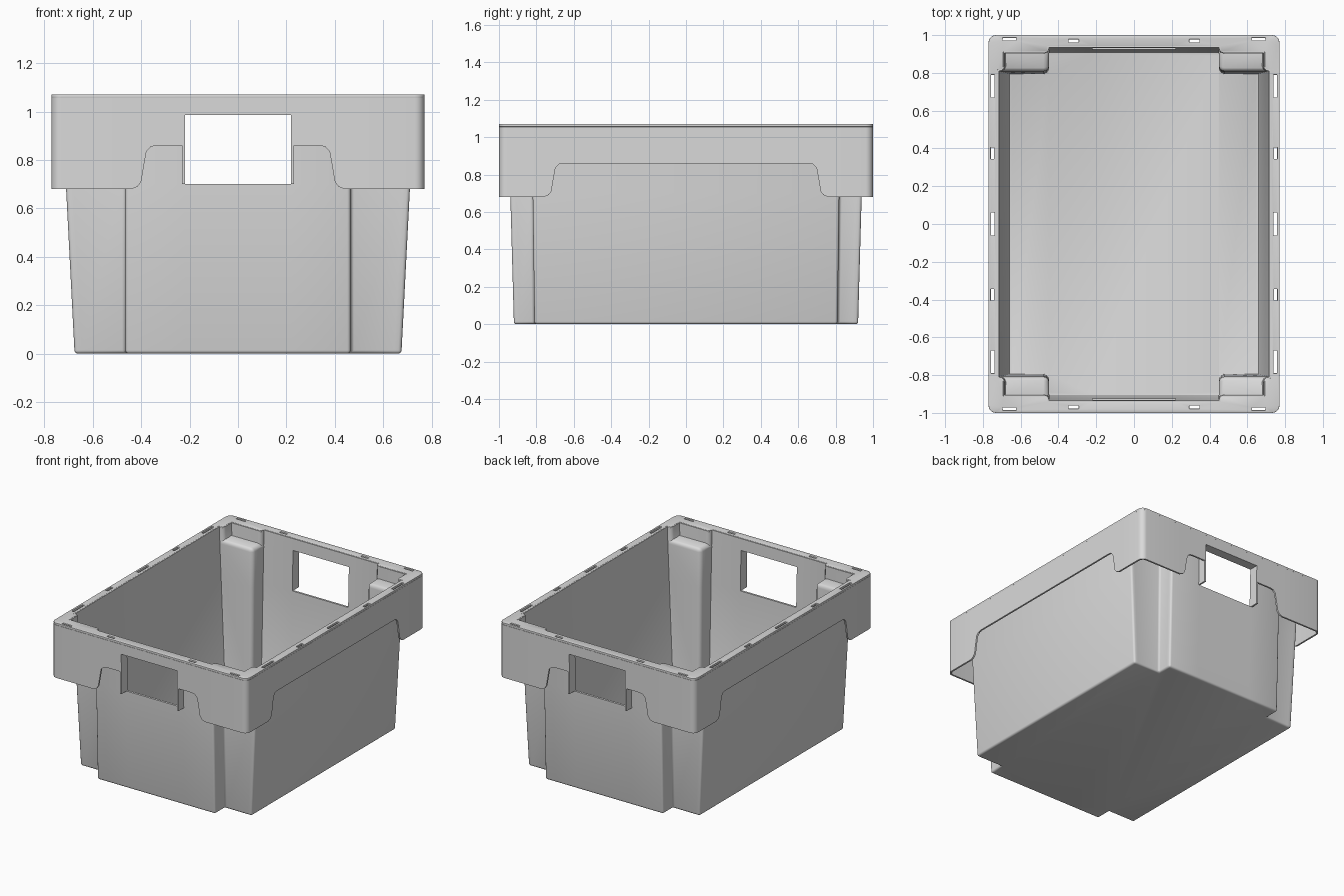
import bpy, bmesh, math

if "Cube" in bpy.data.objects:
    bpy.data.objects.remove(bpy.data.objects["Cube"], do_unlink=True)

# One grey plastic for everything
GREY = (0.7, 0.7, 0.7, 1.0)
plastic = bpy.data.materials.new("grey plastic")
plastic.use_nodes = True
plastic.diffuse_color = GREY
for node in plastic.node_tree.nodes:
    if node.type == 'BSDF_PRINCIPLED':
        node.inputs["Base Color"].default_value = GREY

TOP = 1.07
HOLE_X, HOLE_LOW, HOLE_HIGH = 0.22, 0.70, 0.985
LEDGE = 0.965


def finish(name, bm, thickness=0.0, bevel=0.0, segments=2):
    """Turn a bmesh into a finished part with optional bevel and thickness."""
    mesh = bpy.data.meshes.new(name)
    bm.to_mesh(mesh)
    bm.free()
    mesh.materials.append(plastic)
    obj = bpy.data.objects.new(name, mesh)
    bpy.context.collection.objects.link(obj)

    def add_bevel():
        if bevel:
            mod = obj.modifiers.new("round", 'BEVEL')
            mod.width, mod.segments = bevel, segments
            mod.limit_method, mod.angle_limit = 'ANGLE', math.radians(40)

    if name == "crate_body":
        add_bevel()
    if thickness:
        mod = obj.modifiers.new("thickness", 'SOLIDIFY')
        mod.thickness, mod.offset = thickness, -1
        mod.use_even_offset = True
    if name != "crate_body":
        add_bevel()
    bpy.ops.object.select_all(action='DESELECT')
    obj.select_set(True)
    bpy.context.view_layer.objects.active = obj
    bpy.ops.object.convert(target='MESH')
    bpy.ops.object.shade_smooth_by_angle(angle=math.radians(35))
    return obj


def four_way(quad):
    """Mirror a counter-clockwise first-quadrant path into a closed loop."""
    loop = []
    for sx, sy in ((1, 1), (-1, 1), (-1, -1), (1, -1)):
        path = quad if sx * sy > 0 else quad[::-1]
        loop += [(p[0] * sx, p[1] * sy) + tuple(p[2:]) for p in path]
    return loop


def body_outline(z, pocket, inset=0.0):
    """Notched rectangle; with pocket the notch opens out to the corner."""
    t = z / TOP
    ax, cy = 0.675 + 0.055 * t - inset, 0.92 + 0.03 * t - inset
    nx, ny = 0.465 - inset, 0.81 + 0.015 * t - inset
    px, py = ax - 0.03, cy - 0.03
    corner = (px, py) if pocket else (nx, ny)
    return four_way([(ax, ny), (px, ny), corner, (nx, py), (nx, cy), (HOLE_X, cy)])


def bridge(bm, low, high):
    n = len(low)
    for i in range(n):
        j = (i + 1) % n
        bm.faces.new((low[i], low[j], high[j], high[i]))


# Crate body: tapered notched shell, corner ledges and handle openings
bm = bmesh.new()
rings = []
for z, pocket in ((0, False), (HOLE_LOW, False), (LEDGE, False),
                  (LEDGE, True), (HOLE_HIGH, True), (TOP - 0.002, True)):
    rings.append([bm.verts.new((x, y, z)) for x, y in body_outline(z, pocket)])
bm.faces.new(rings[0][::-1])
for low, high in zip(rings, rings[1:]):
    bridge(bm, low, high)
bmesh.ops.remove_doubles(bm, verts=bm.verts[:], dist=0.0005)
hole_faces = []
for f in bm.faces:
    c = f.calc_center_median()
    if abs(c.x) < 0.1 and abs(c.y) > 0.9 and HOLE_LOW < c.z < HOLE_HIGH:
        hole_faces.append(f)
bmesh.ops.delete(bm, geom=hole_faces, context='FACES')
finish("crate_body", bm, thickness=0.015, bevel=0.014, segments=3)

# Skirt: rounded band whose lower edge arches up along every side
STEP = ((0, 0.86), (0.025, 0.855), (0.043, 0.835), (0.053, 0.78),
        (0.065, 0.71), (0.08, 0.69), (0.105, 0.68))
RADIUS = 0.04
side = [(0.77, 0.655 + s, z) for s, z in STEP]
corner = []
for k in range(7):
    a = math.pi / 2 * k / 6
    corner.append((0.77 - RADIUS + RADIUS * math.cos(a),
                   1.0 - RADIUS + RADIUS * math.sin(a), 0.68))
end = [(0.335 + s, 1.0, z) for s, z in reversed(STEP)]
end += [(HOLE_X + 0.001, 1.0, 0.86), (HOLE_X, 1.0, HOLE_HIGH)]
band = four_way(side + corner + end)
bm = bmesh.new()
lower = [bm.verts.new(p) for p in band]
upper = [bm.verts.new((x, y, TOP - 0.015)) for x, y, z in band]
bridge(bm, lower, upper)
finish("skirt", bm, thickness=0.012)

# Top rim: flat flange with the crate opening and drainage slots cut through
SLOTS = ((0.748, 0.73, 0.009, 0.06), (0.750, 0.375, 0.009, 0.03),
         (0.748, 0.0, 0.009, 0.06), (0.32, 0.97, 0.027, 0.008),
         (0.66, 0.978, 0.035, 0.007))
loops = [four_way([p[:2] for p in corner]), body_outline(TOP, True, 0.008)]
for cx, cy, hx, hy in SLOTS:
    for x, y in sorted({(cx * sx, cy * sy) for sx in (1, -1) for sy in (1, -1)}):
        loops.append([(x - hx, y - hy), (x + hx, y - hy),
                      (x + hx, y + hy), (x - hx, y + hy)])
bm = bmesh.new()
edges = []
for loop in loops:
    vs = [bm.verts.new((x, y, TOP)) for x, y in loop]
    edges += [bm.edges.new((vs[i - 1], vs[i])) for i in range(len(vs))]
bmesh.ops.triangle_fill(bm, edges=edges, use_beauty=True, normal=(0, 0, 1))
bm.normal_update()
for f in bm.faces:
    if f.normal.z < 0:
        f.normal_flip()
finish("top_rim", bm, thickness=0.015, bevel=0.003)


# Handle frames: thin plates joining the body wall to the skirt
def plate(name, lo, hi):
    bm = bmesh.new()
    bmesh.ops.create_cube(bm, size=1)
    for v in bm.verts:
        v.co = [hi[i] if v.co[i] > 0 else lo[i] for i in range(3)]
    finish(name, bm)


for label, s in (("front", -1), ("back", 1)):
    y0, y1 = sorted((s * 0.934, s * 0.998))
    for tag, x in (("left", HOLE_X + 0.005), ("right", -HOLE_X - 0.005)):
        plate(f"{label}_handle_{tag}_side", (x - 0.006, y0, HOLE_LOW),
              (x + 0.006, y1, HOLE_HIGH + 0.01))
    plate(f"{label}_handle_top", (-HOLE_X, y0, HOLE_HIGH),
          (HOLE_X, y1, HOLE_HIGH + 0.01))
